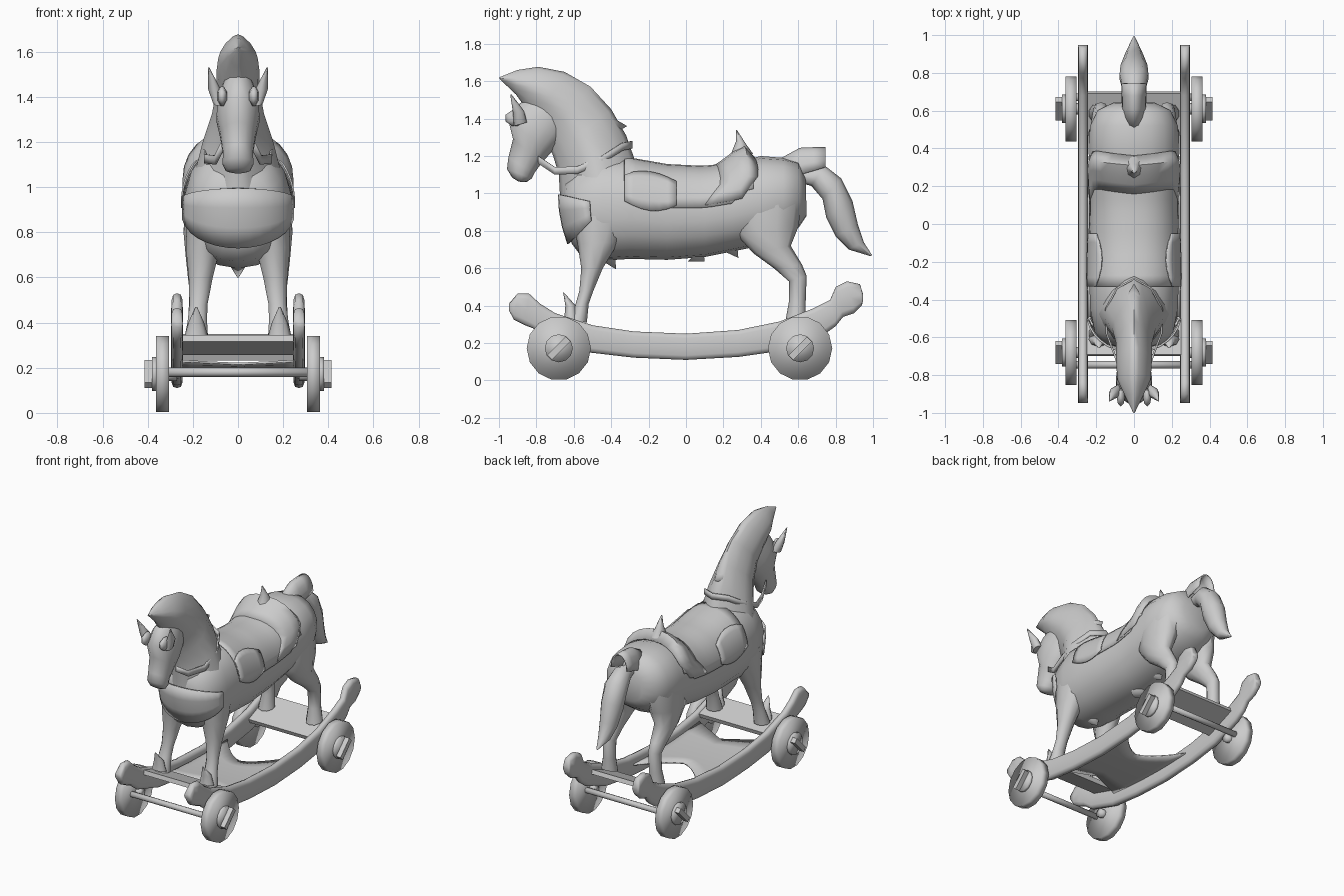
import bpy, bmesh, math
from mathutils import Vector, Matrix

if "Cube" in bpy.data.objects:
    bpy.data.objects.remove(bpy.data.objects["Cube"])

grey = bpy.data.materials.new("plain_grey")
grey.diffuse_color = (0.6, 0.6, 0.6, 1)
grey.use_nodes = True
grey.node_tree.nodes["Principled BSDF"].inputs["Base Color"].default_value = grey.diffuse_color


def finish(name, verts, faces, thick=0, angle=60):
    """Make an object from verts and faces, with optional shell thickness."""
    me = bpy.data.meshes.new(name)
    me.from_pydata([tuple(v) for v in verts], [], faces)
    bm = bmesh.new()
    bm.from_mesh(me)
    bmesh.ops.recalc_face_normals(bm, faces=bm.faces)
    bm.to_mesh(me)
    bm.free()
    me.materials.append(grey)
    ob = bpy.data.objects.new(name, me)
    bpy.context.collection.objects.link(ob)
    if thick:
        ob.modifiers.new("thickness", 'SOLIDIFY').thickness = thick
        ob.modifiers["thickness"].offset = 0
    bpy.ops.object.select_all(action='DESELECT')
    bpy.context.view_layer.objects.active = ob
    ob.select_set(True)
    bpy.ops.object.shade_smooth_by_angle(angle=math.radians(angle))
    return ob


def ring_point(s, t, p=1.0, grow=0.0):
    """Point at angle t on the section (y, z of one edge, y, z of the other, half width, centre x)."""
    a, b = Vector((0, s[0], s[1])), Vector((0, s[2], s[3]))
    cx = s[5] if len(s) > 5 else 0
    half = (a - b) / 2
    half += half.normalized() * grow
    c, n = math.cos(t), math.sin(t)
    v = (a + b) / 2 + half * math.copysign(abs(c) ** p, c)
    v.x = cx + (s[4] + grow) * math.copysign(abs(n) ** p, n)
    return v


def loft(name, stations, n=14, p=1.0, side=1, angle=60):
    verts = [ring_point(s, 2 * math.pi * i / n, p) for s in stations for i in range(n)]
    for v in verts:
        v.x *= side
    faces = [(r * n + i, r * n + (i + 1) % n, (r + 1) * n + (i + 1) % n, (r + 1) * n + i)
             for r in range(len(stations) - 1) for i in range(n)]
    last = (len(stations) - 1) * n
    faces += [tuple(range(n)), tuple(range(last, last + n))]
    return finish(name, verts, faces, angle=angle)


def grid(name, rows, thick):
    m = len(rows[0])
    faces = [(r * m + i, r * m + i + 1, (r + 1) * m + i + 1, (r + 1) * m + i)
             for r in range(len(rows) - 1) for i in range(m - 1)]
    return finish(name, [v for r in rows for v in r], faces, thick)


def cylinder(name, centre, radius, length, sides):
    bm = bmesh.new()
    bmesh.ops.create_cone(bm, cap_ends=True, segments=sides, radius1=radius, radius2=radius, depth=length,
                          matrix=Matrix.Translation(centre) @ Matrix.Rotation(math.pi / 2, 4, 'Y'))
    verts, faces = [v.co.copy() for v in bm.verts], [[v.index for v in f.verts] for f in bm.faces]
    bm.free()
    return finish(name, verts, faces, angle=100)


def box(name, centre, size, tilt):
    m = Matrix.Translation(centre) @ Matrix.Rotation(tilt, 4, 'X')
    verts = [m @ Vector((x * size[0] / 2, y * size[1] / 2, z * size[2] / 2))
             for x in (-1, 1) for y in (-1, 1) for z in (-1, 1)]
    return finish(name, verts, [(0, 1, 3, 2), (4, 5, 7, 6), (0, 1, 5, 4), (2, 3, 7, 6), (0, 2, 6, 4), (1, 3, 7, 5)])


def spike(name, base, tip, radius, sides=8):
    base, tip = Vector(base), Vector(tip)
    q = (tip - base).to_track_quat('Z', 'Y')
    verts = [base + q @ Vector((radius * math.cos(i * math.tau / sides), radius * math.sin(i * math.tau / sides), 0))
             for i in range(sides)] + [tip]
    return finish(name, verts, [(i, (i + 1) % sides, sides) for i in range(sides)] + [tuple(range(sides))])


# Trunk of the horse
TRUNK = [(-.66, .98, -.645, .82, .08), (-.645, 1.06, -.61, .73, .16), (-.58, 1.14, -.565, .67, .21),
         (-.45, 1.2, -.45, .64, .235), (-.3, 1.185, -.3, .65, .24), (-.1, 1.15, -.1, .645, .235),
         (.1, 1.14, .1, .66, .23), (.25, 1.16, .25, .69, .235), (.4, 1.2, .4, .72, .245),
         (.52, 1.19, .52, .76, .235), (.6, 1.17, .605, .82, .195), (.64, 1.08, .645, .88, .11)]
loft("trunk", TRUNK, 18, 0.9)


def trunk_at(y, t, grow):
    for a, b in zip(TRUNK, TRUNK[1:]):
        if a[0] <= y <= b[0]:
            f = (y - a[0]) / (b[0] - a[0])
            return ring_point([u + (v - u) * f for u, v in zip(a, b)], t, 0.9, grow)


# Neck with its crest, and head
loft("neck", [(-.26, 1.14, -.67, .92, .2), (-.32, 1.31, -.68, 1.1, .155), (-.40, 1.45, -.71, 1.2, .115),
              (-.51, 1.57, -.75, 1.3, .095), (-.65, 1.65, -.80, 1.38, .095), (-.79, 1.677, -.86, 1.46, .088),
              (-.9, 1.66, -.91, 1.53, .05), (-1, 1.62, -.995, 1.61, .005)], 16, 1.35)
spike("mane_tip", (0, -.40, 1.36), (0, -.315, 1.36), .05)
loft("head", [(-.80, 1.54, -.62, 1.38, .06), (-.89, 1.48, -.67, 1.28, .09), (-.95, 1.39, -.72, 1.22, .097),
              (-.925, 1.29, -.77, 1.165, .08), (-.95, 1.19, -.81, 1.11, .068), (-.957, 1.13, -.825, 1.08, .07),
              (-.93, 1.085, -.85, 1.062, .055), (-.90, 1.066, -.88, 1.06, .02)], 14)

# Arched tail root and tail hair
rows = []
for y, top, low, w in ((.50, 1.18, 1.06, .05), (.61, 1.24, 1.10, .06), (.68, 1.243, 1.12, .062), (.745, 1.243, 1.14, .062)):
    rows.append([(w * math.sin(a), y, low + (top - low) * math.cos(a))
                 for a in (j / 4 * math.pi / 2 for j in range(-4, 5))])
grid("tail_root", rows, .008)
loft("tail", [(.60, 1.13, .60, 1.06, .03), (.74, 1.15, .67, 1.04, .06), (.83, 1.08, .73, .97, .08),
              (.89, .96, .75, .87, .075), (.92, .83, .80, .77, .06), (.95, .74, .87, .70, .04),
              (.995, .67, .985, .665, .005)], 10)

# Saddle cloth lying close on the trunk, raised cantle and its curled peak
rows = []
for k in range(13):
    reach = 1.5 if 1 < k < 11 else 1.3
    rows.append([trunk_at(-.33 + .69 * k / 12, reach * (j / 7 - 1), .004) for j in range(15)])
grid("saddle_cloth", rows, .006)
rows = []
for k, lift in enumerate((.0, .4, .85, 1, 0)):
    row = []
    for j in range(-7, 8):
        t = j / 7 * 1.45
        y = .18 + .05 * k + .03 * min(1, abs(t)) - .2 * max(0, abs(t) - 1) - .02
        row.append(trunk_at(y, t, .005 + .07 * lift * max(0, math.cos(t)) ** 1.5))
    rows.append(row)
grid("saddle_cantle", rows, .006)
loft("cantle_peak", [(.24, 1.21, .36, 1.21, .05), (.268, 1.28, .32, 1.265, .025), (.268, 1.34, .272, 1.34, .004)], 8)

# Chest plate wrapped round the front
rows = []
for f in (0, .33, .66, 1):
    row = []
    for j in range(-7, 8):
        a = j / 7 * 1.4
        top, low = .95 + .045 * math.cos(a), .88 - .15 * math.cos(a)
        row.append((.246 * math.sin(a), -.48 - (.2 - .05 * f * f) * math.cos(a), top + (low - top) * f))
    rows.append(row)
grid("chest_plate", rows, .01)

# Strap between the neck and the mouth
path = [(0, -.29, 1.26), (.09, -.34, 1.25), (.15, -.45, 1.18), (.145, -.58, 1.125), (.10, -.70, 1.12), (.07, -.79, 1.18)]
path = [(-x, y, z) for x, y, z in path[:0:-1]] + path
grid("neck_strap", [[(x, y, z + h) for x, y, z in path] for h in (-.02, .02)], .01)

# Belly tufts
for base, tip in (((0, -.43, .69), (0, -.375, .595)), ((0, .05, .68), (0, .1, .635)), ((0, .22, .74), (0, .28, .655))):
    spike("belly_tuft", base, tip, .06)

FRONT_LEG = [(-.61, .88, -.28, .88, .1, .13), (-.58, .73, -.36, .74, .08, .155), (-.56, .6, -.445, .6, .056, .165),
             (-.57, .48, -.495, .48, .042, .175), (-.59, .41, -.52, .41, .045, .18), (-.63, .32, -.53, .31, .056, .185)]
BACK_LEG = [(.25, .92, .62, .95, .1, .14), (.27, .78, .6, .82, .085, .16), (.36, .68, .56, .72, .065, .17),
            (.47, .6, .62, .62, .05, .175), (.55, .53, .645, .56, .042, .175), (.55, .42, .64, .42, .042, .18),
            (.53, .31, .64, .34, .056, .185)]
# Rocker outline as upper and lower edge points with round knob ends
ROCKER = [(-.947, .41, -.947, .375), (-.90, .465, -.92, .325), (-.84, .465, -.86, .295), (-.78, .41, -.82, .28),
          (-.70, .36, -.74, .22), (-.5, .295, -.52, .15), (-.28, .262, -.28, .122), (0, .25, 0, .11),
          (.28, .27, .28, .126), (.5, .315, .52, .16), (.68, .385, .73, .24), (.77, .43, .80, .29),
          (.80, .50, .84, .34), (.86, .53, .90, .36), (.93, .515, .94, .40), (.947, .46, .947, .43)]

for s, side in ((-1, "left"), (1, "right")):
    loft(f"front_leg_{side}", FRONT_LEG, 10, side=s)
    loft(f"back_leg_{side}", BACK_LEG, 10, side=s)
    # Pointed flap on the front hoof
    loft(f"hoof_flap_{side}", [(-.65, .34, -.57, .32, .055, .185), (-.645, .40, -.59, .40, .035, .185),
                               (-.657, .47, -.652, .47, .004, .185)], 8, side=s)
    loft(f"ear_{side}", [(-.92, 1.36, -.85, 1.38, .025, .085), (-.925, 1.43, -.865, 1.44, .028, .105),
                         (-.94, 1.53, -.933, 1.53, .003, .13)], 8, side=s)
    loft(f"eye_{side}", [(-.93, 1.445, -.89, 1.445, .008, .07), (-.965, 1.42, -.87, 1.42, .022, .07),
                         (-.965, 1.385, -.87, 1.385, .022, .07), (-.93, 1.36, -.89, 1.36, .008, .07)], 8, side=s)
    # Rounded pad on the flank
    rows = []
    for i in range(7):
        cut = .2 * abs(i / 3 - 1) ** 2
        rows.append([trunk_at(-.33 + .28 * i / 6, s * (.72 + cut + (.85 - 1.6 * cut) * j / 5), .01) for j in range(6)])
    grid(f"flank_pad_{side}", rows, .008)
    # Rocker and wheels
    loft(f"rocker_{side}", [q + (.026, .27) for q in ROCKER], 12, .6, s, 100)
    for y, end in ((-.68, "front"), (.61, "back")):
        cylinder(f"wheel_{end}_{side}", (s * .334, y, .172), .172, .058, 14)
        cylinder(f"hub_{end}_{side}", (s * .369, y, .172), .075, .025, 12)
        cylinder(f"axle_{end}_{side}", (s * .30, y, .172), .03, .06, 8)
        box(f"hub_key_{end}_{side}", (s * .397, y, .172), (.036, .14, .035), math.radians(45))

# Foot boards, cross bars and the hide sheet slung between the rockers
box("front_board", (0, -.6, .30), (.5, .2, .03), -.3)
box("back_board", (0, .585, .29), (.5, .24, .03), .38)
cylinder("front_cross_bar", (0, -.745, .18), .02, .62, 8)
cylinder("back_cross_bar", (0, .67, .18), .02, .62, 8)
rows = []
for j in range(-6, 7):
    u = abs(j) / 6
    y0, y1 = -.5 + .12 * (1 - u), .22 * u ** 1.5 + .02
    rows.append([(.25 * j / 6, y0 + (y1 - y0) * k / 5, .2 + .12 * (y0 + (y1 - y0) * k / 5) ** 2) for k in range(6)])
grid("hide_sheet", rows, .01)
